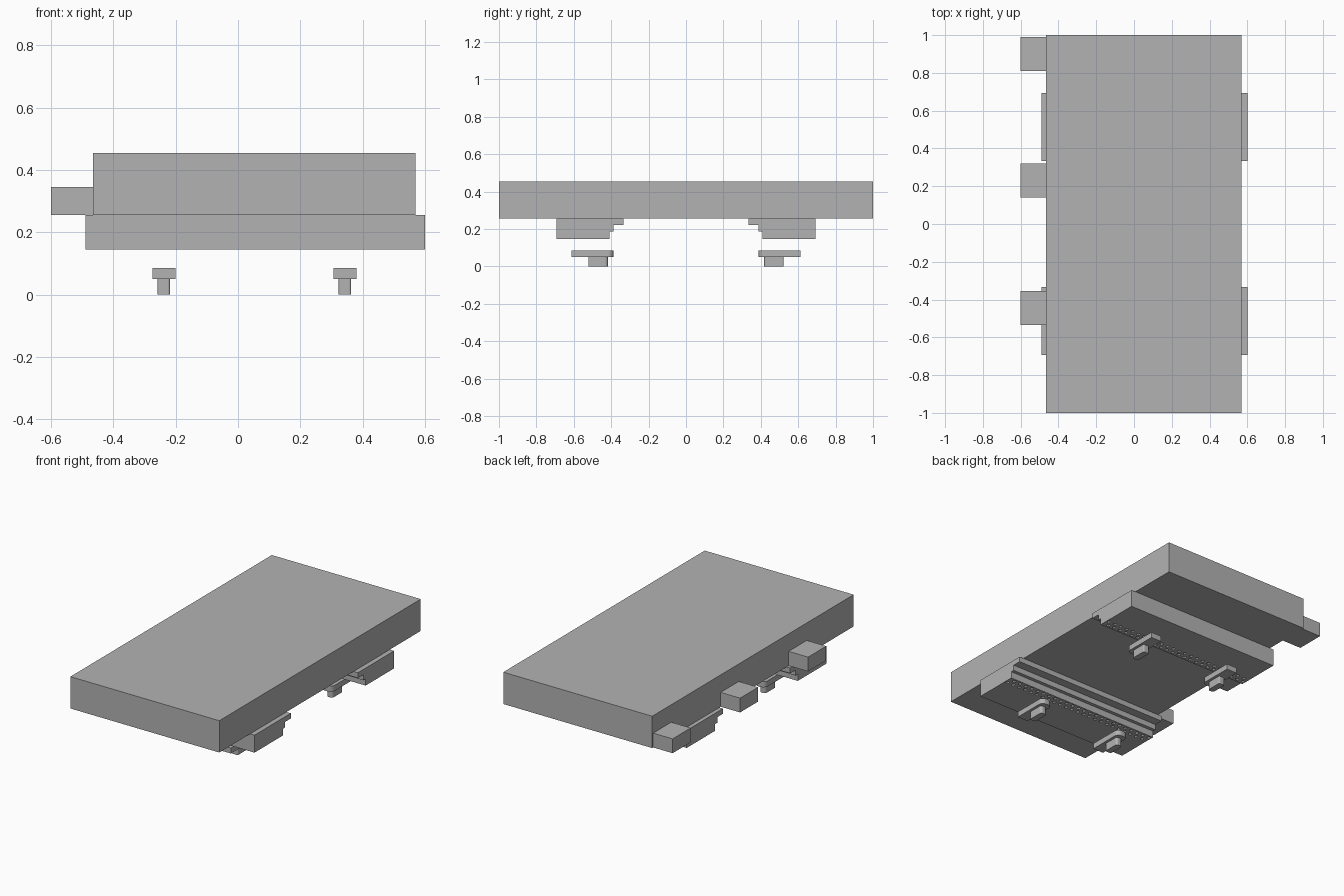
import bpy, bmesh, math
from mathutils import Matrix

cube = bpy.data.objects.get("Cube")
if cube:
    bpy.data.objects.remove(cube, do_unlink=True)

grey = bpy.data.materials.new("plain grey")
grey.use_nodes = True
colour = (0.45, 0.45, 0.45, 1)
grey.diffuse_color = colour
grey.node_tree.nodes["Principled BSDF"].inputs["Base Color"].default_value = colour


def finish(bm, name):
    bmesh.ops.recalc_face_normals(bm, faces=bm.faces)
    mesh = bpy.data.meshes.new(name)
    bm.to_mesh(mesh)
    bm.free()
    mesh.materials.append(grey)
    ob = bpy.data.objects.new(name, mesh)
    bpy.context.collection.objects.link(ob)
    return ob


def prism(name, points, push):
    """Extrude a closed outline of 3D points along the vector push."""
    bm = bmesh.new()
    face = bm.faces.new([bm.verts.new(p) for p in points])
    ext = bmesh.ops.extrude_face_region(bm, geom=[face])
    bmesh.ops.translate(bm, vec=push,
                        verts=[v for v in ext["geom"] if isinstance(v, bmesh.types.BMVert)])
    return finish(bm, name)


def box(name, x0, x1, y0, y1, z0, z1):
    return prism(name, [(x0, y0, z0), (x1, y0, z0), (x1, y1, z0), (x0, y1, z0)], (0, 0, z1 - z0))


def rounded(x, half, y0, y1, z, r0, r1, side):
    """Plan outline with corner radius r0 at the y0 end and r1 at the y1 end."""
    pts = []
    for sx, y, sy, r in ((1, y1, 1, r1), (-1, y1, 1, r1), (-1, y0, -1, r0), (1, y0, -1, r0)):
        if r == 0:
            pts.append((x + sx * half, side * y, z))
            continue
        steps = range(7) if sx * sy > 0 else range(6, -1, -1)
        for i in steps:
            a = math.pi / 12 * i
            pts.append((x + sx * (half - r + r * math.cos(a)),
                        side * (y + sy * (r * math.sin(a) - r)), z))
    return pts


# Main slab
box("main_slab", -0.465, 0.57, -1, 1, 0.255, 0.455)

# Side lugs
for i, y in enumerate((-0.445, 0.23, 0.90)):
    box(f"side_lug_{i + 1}", -0.60, -0.465, y - 0.09, y + 0.09, 0.255, 0.345)

# Stepped cross-section of the under blocks, as (y, z)
STEPS = [(0.693, 0.145), (0.41, 0.145), (0.41, 0.187), (0.388, 0.187),
         (0.388, 0.222), (0.333, 0.222), (0.333, 0.255), (0.693, 0.255)]

for side, label in ((-1, "front"), (1, "back")):
    block = prism(f"{label}_stepped_block", [(-0.49, side * y, z) for y, z in STEPS], (1.09, 0, 0))

    # Two staggered rows of small blind holes along the inner edge
    bm = bmesh.new()
    for row, y in enumerate((0.432, 0.466)):
        for k in range(24):
            x = -0.475 + 0.045 * k + 0.0225 * row
            bmesh.ops.create_cone(bm, cap_ends=True, segments=8, radius1=0.011, radius2=0.011,
                                  depth=0.1, matrix=Matrix.Translation((x, side * y, 0.145)))
    cutter = finish(bm, "hole_cutter")
    cutter.hide_render = True
    cut = block.modifiers.new("holes", "BOOLEAN")
    cut.operation = "DIFFERENCE"
    cut.solver = "EXACT"
    cut.object = cutter
    bpy.context.view_layer.objects.active = block
    bpy.ops.object.modifier_apply(modifier=cut.name)
    bpy.data.objects.remove(cutter, do_unlink=True)

    # Fasteners: flat plate with rounded inner end on a rounded stem
    for x, hand in ((-0.238, "right"), (0.343, "left")):
        prism(f"{label}_{hand}_fastener_plate",
              rounded(x, 0.037, 0.388, 0.613, 0.05, 0.03, 0, side), (0, 0, 0.035))
        prism(f"{label}_{hand}_fastener_stem",
              rounded(x, 0.02, 0.418, 0.522, 0, 0.015, 0.008, side), (0, 0, 0.05))
